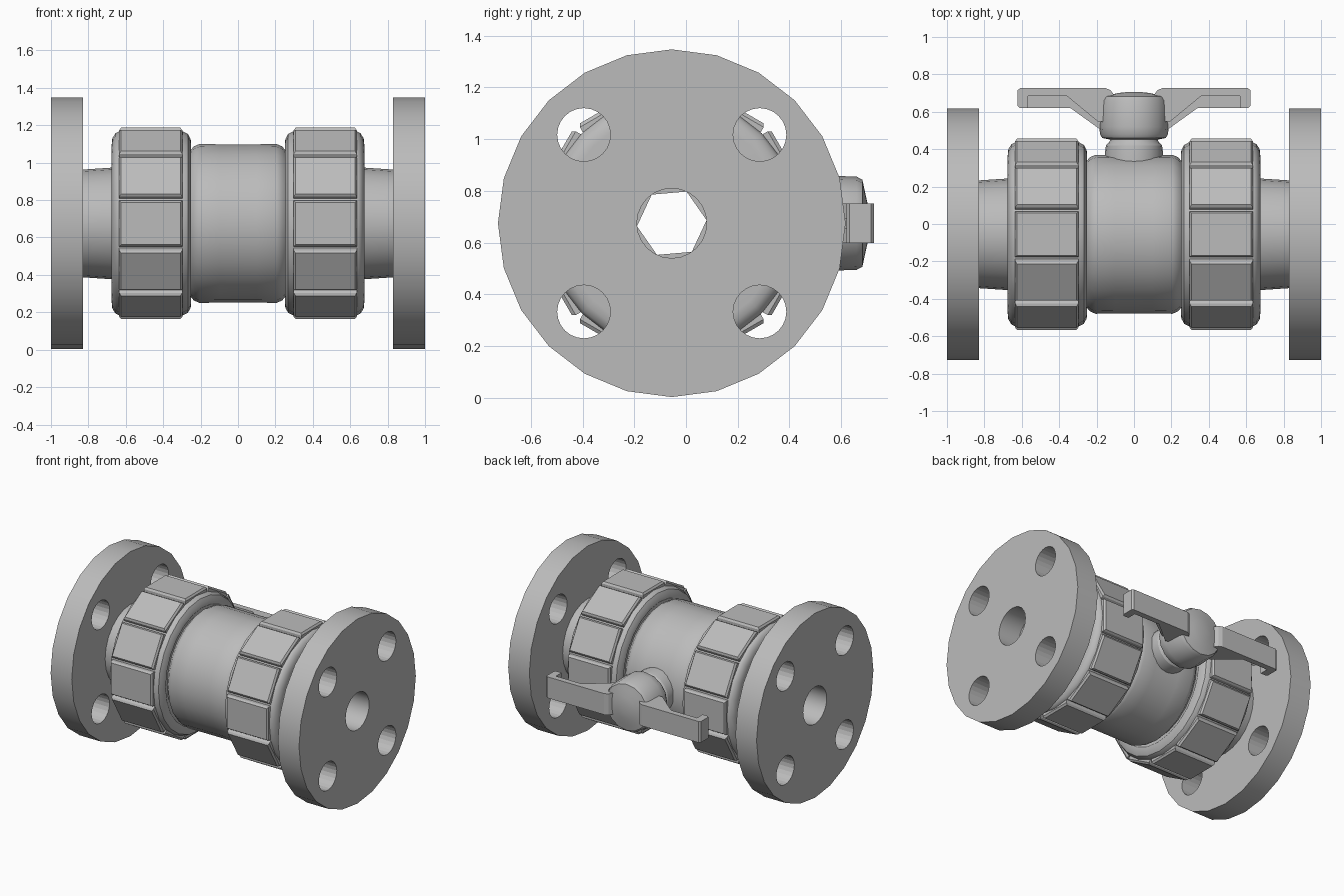
import bpy, bmesh, math
from mathutils import Matrix, Vector

if "Cube" in bpy.data.objects:
    bpy.data.objects.remove(bpy.data.objects["Cube"])

AY, AZ = -0.055, 0.675          # pipe axis position
grey = bpy.data.materials.new("mid grey")
grey.diffuse_color = (0.5, 0.5, 0.5, 1)
grey.use_nodes = True
grey.node_tree.nodes["Principled BSDF"].inputs["Base Color"].default_value = grey.diffuse_color


def finish(bm, name, smooth=True):
    bmesh.ops.recalc_face_normals(bm, faces=bm.faces)
    me = bpy.data.meshes.new(name)
    bm.to_mesh(me)
    bm.free()
    ob = bpy.data.objects.new(name, me)
    bpy.context.collection.objects.link(ob)
    me.materials.append(grey)
    if smooth:
        bpy.ops.object.select_all(action='DESELECT')
        ob.select_set(True)
        bpy.context.view_layer.objects.active = ob
        bpy.ops.object.shade_smooth_by_angle(angle=math.radians(32))
    return ob


def ring_x(name, profile, segs, phase=0.0):
    """Spin a closed (x, radius) profile around the pipe axis."""
    bm = bmesh.new()
    rows = []
    for i in range(segs):
        a = phase + 2 * math.pi * i / segs
        rows.append([bm.verts.new((x, AY + r * math.cos(a), AZ + r * math.sin(a)))
                     for x, r in profile])
    n = len(profile)
    for i in range(segs):
        p, q = rows[i], rows[(i + 1) % segs]
        for j in range(n):
            k = (j + 1) % n
            bm.faces.new((p[j], p[k], q[k], q[j]))
    return finish(bm, name)


def lathe_y(name, profile, segs):
    """Spin a (radius, y) profile around the stem axis, capping both ends."""
    bm = bmesh.new()
    rows = [[bm.verts.new((r * math.cos(2 * math.pi * i / segs), y,
                           AZ + r * math.sin(2 * math.pi * i / segs)))
             for i in range(segs)] for r, y in profile]
    for p, q in zip(rows, rows[1:]):
        for i in range(segs):
            k = (i + 1) % segs
            bm.faces.new((p[i], p[k], q[k], q[i]))
    bm.faces.new(rows[0])
    bm.faces.new(rows[-1])
    return finish(bm, name)


def plate(name, outline, half):
    """Extrude an (x, y) outline through z, centred on the stem."""
    bm = bmesh.new()
    f = bm.faces.new([bm.verts.new((x, y, AZ - half)) for x, y in outline])
    ext = bmesh.ops.extrude_face_region(bm, geom=[f])
    bmesh.ops.translate(bm, vec=(0, 0, 2 * half),
                        verts=[v for v in ext['geom'] if isinstance(v, bmesh.types.BMVert)])
    return finish(bm, name, False)


def bolt_cutter(x):
    """Four bolt-hole cylinders for one flange."""
    bm = bmesh.new()
    for sy in (-1, 1):
        for sz in (-1, 1):
            m = Matrix.Translation((x, AY + sy * 0.34, AZ + sz * 0.342)) @ Matrix.Rotation(math.pi / 2, 4, 'Y')
            bmesh.ops.create_cone(bm, cap_ends=True, segments=24, radius1=0.103,
                                  radius2=0.103, depth=0.4, matrix=m)
    ob = finish(bm, "bolt_hole_cutter", False)
    ob.hide_render = True
    ob.hide_set(True)
    return ob


def grip_pads(name, s):
    """Twelve raised flat pads around a nut, with tapered rims."""
    bm = bmesh.new()
    for i in range(12):
        rot = Matrix.Rotation(math.radians(30 * i), 3, 'X')
        loops = []
        for h, x0, x1, w in ((0.46, 0.298, 0.635, 0.122), (0.499, 0.298, 0.635, 0.122),
                             (0.512, 0.308, 0.625, 0.113)):
            loops.append([bm.verts.new(rot @ Vector((s * x, y, h)) + Vector((0, AY, AZ)))
                          for x, y in ((x0, -w), (x1, -w), (x1, w), (x0, w))])
        for p, q in zip(loops, loops[1:]):
            for j in range(4):
                k = (j + 1) % 4
                bm.faces.new((p[j], p[k], q[k], q[j]))
        bm.faces.new(loops[0])
        bm.faces.new(loops[-1])
    return finish(bm, name, False)


# Both pipe ends: flange, neck, union nut and its pads
for s, side in ((-1, "left"), (1, "right")):
    def mir(pts):
        return [(s * x, r) for x, r in pts]

    flange = ring_x(side + "_flange", mir([(0.83, 0.135), (0.83, 0.672), (1.0, 0.672), (1.0, 0.135)]), 24)
    mod = flange.modifiers.new("bolt holes", 'BOOLEAN')
    mod.operation = 'DIFFERENCE'
    mod.solver = 'EXACT'
    mod.object = bolt_cutter(s * 0.915)
    ring_x(side + "_neck", mir([(0.6, 0.15), (0.6, 0.3), (0.68, 0.298), (0.831, 0.288), (0.831, 0.15)]), 24)
    ring_x(side + "_nut", mir([(0.675, 0.2), (0.675, 0.425), (0.672, 0.455), (0.655, 0.482),
                               (0.635, 0.492), (0.295, 0.492), (0.268, 0.478), (0.253, 0.45),
                               (0.25, 0.42), (0.262, 0.40), (0.262, 0.2)]), 24)
    grip_pads(side + "_nut_pads", s)

# Valve body and hexagonal bore liner
half = [(0.262, 0.385), (0.25, 0.395), (0.236, 0.412), (0.205, 0.425), (0.1, 0.423)]
body = [(-0.262, 0.2)] + [(-x, r) for x, r in half] + half[::-1] + [(0.262, 0.2)]
ring_x("valve_body", body, 24)
ring_x("bore_liner", [(-0.829, 0.135), (-0.829, 0.175), (0.829, 0.175), (0.829, 0.135)], 6, math.radians(5))

# Stem and knob
lathe_y("stem", [(0.155, 0.3), (0.155, 0.385), (0.15, 0.42), (0.13, 0.442), (0.12, 0.47)], 20)
lathe_y("knob", [(0.13, 0.452), (0.17, 0.46), (0.182, 0.48), (0.185, 0.52), (0.18, 0.66),
                 (0.168, 0.682), (0.13, 0.69), (0.08, 0.701), (0.03, 0.706)], 16)

# Handle arms with hooked tips and a thin stiffening rib below
for s, side in ((-1, "left"), (1, "right")):
    arm = [(0.1, 0.56), (0.19, 0.545), (0.36, 0.685), (0.568, 0.685), (0.568, 0.62), (0.61, 0.62),
           (0.622, 0.632), (0.622, 0.715), (0.61, 0.726), (0.15, 0.726), (0.125, 0.715), (0.1, 0.68)]
    rib = [(0.1, 0.51), (0.18, 0.505), (0.34, 0.62), (0.569, 0.62), (0.569, 0.7), (0.1, 0.67)]
    plate(side + "_handle_arm", [(s * x, y) for x, y in arm], 0.077)
    plate(side + "_handle_rib", [(s * x, y) for x, y in rib], 0.02)
